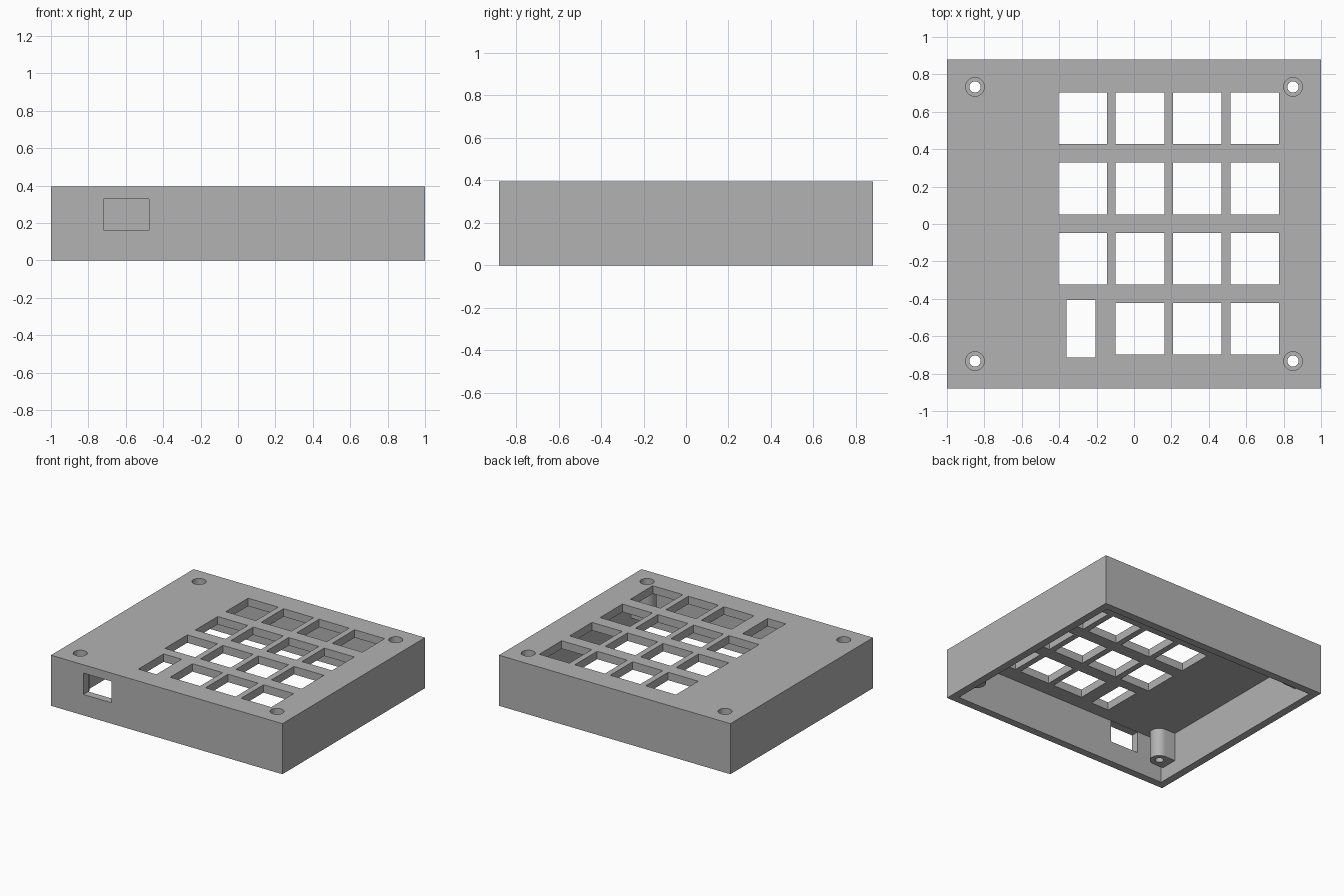
import bpy, bmesh
from math import sin, cos, pi

cube = bpy.data.objects.get("Cube")
if cube:
    bpy.data.objects.remove(cube)

W, D, H = 1.0, 0.88, 0.395      # half width, half depth, height
WALL, PLATE = 0.06, 0.062
CEIL = H - PLATE
SX, SY = 0.85, 0.733            # screw positions

grey = bpy.data.materials.new("matte_grey")
grey.use_nodes = True
grey.diffuse_color = (0.45, 0.45, 0.45, 1)
grey.node_tree.nodes["Principled BSDF"].inputs["Base Color"].default_value = (0.45, 0.45, 0.45, 1)


def prism(bm, outline, z0, z1):
    """Extrude an outline of (x, y) points from z0 to z1."""
    face = bm.faces.new([bm.verts.new((x, y, z0)) for x, y in outline])
    out = bmesh.ops.extrude_face_region(bm, geom=[face])
    verts = [g for g in out["geom"] if isinstance(g, bmesh.types.BMVert)]
    bmesh.ops.translate(bm, verts=verts, vec=(0, 0, z1 - z0))


def rect(x0, x1, y0, y1):
    return [(x0, y0), (x1, y0), (x1, y1), (x0, y1)]


def circle(cx, cy, r, n=32):
    return [(cx + r * cos(2 * pi * i / n), cy + r * sin(2 * pi * i / n)) for i in range(n)]


def post_outline(sx, sy, r=0.067, n=16):
    """Half-round boss whose flat sides run into the side wall."""
    arc = [pi / 2 + pi * i / n for i in range(n + 1)]
    pts = [(sx * (SX + r * cos(a)), sy * SY + r * sin(a)) for a in arc]
    edge = sx * (W - WALL / 2)
    return pts + [(edge, sy * SY - r), (edge, sy * SY + r)]


def make(name, prisms):
    bm = bmesh.new()
    for outline, z0, z1 in prisms:
        prism(bm, outline, z0, z1)
    bmesh.ops.recalc_face_normals(bm, faces=bm.faces)
    mesh = bpy.data.meshes.new(name)
    bm.to_mesh(mesh)
    bm.free()
    mesh.materials.append(grey)
    ob = bpy.data.objects.new(name, mesh)
    bpy.context.scene.collection.objects.link(ob)
    return ob


corners = [(a, b) for a in (-1, 1) for b in (-1, 1)]
case = make("keypad_case", [(rect(-W, W, -D, D), 0, H)])

# Hollow interior, open underneath
cavity = make("cavity_cutter", [(rect(-W + WALL, W - WALL, -D + WALL, D - WALL), -0.1, CEIL)])

# Screw bosses hanging from the top plate
posts = make("screw_posts", [(post_outline(a, b), 0.11, H - PLATE / 2) for a, b in corners])

# Key openings: a four by four grid, with a tall slot in the front left place
openings = [(rect(-0.36, -0.205, -0.715, -0.405), CEIL - 0.05, H + 0.1)]
for col in range(4):
    for row in range(4):
        if (col, row) != (0, 0):
            x, y = -0.275 + 0.307 * col, -0.56 + 0.375 * row
            openings.append((rect(x - 0.13, x + 0.13, y - 0.138, y + 0.138), CEIL - 0.05, H + 0.1))
# Cable port through the front wall
openings.append((rect(-0.72, -0.475, -D - 0.1, -D + WALL + 0.03), 0.163, 0.33))
keys = make("opening_cutter", openings)

# Screw bores with wider recesses for the heads
bores = make("bore_cutter", [(circle(a * SX, b * SY, 0.03), -0.1, H + 0.1) for a, b in corners])
heads = make("head_cutter", [(circle(a * SX, b * SY, 0.05), H - 0.12, H + 0.1) for a, b in corners])

tools = [(cavity, "DIFFERENCE"), (posts, "UNION"), (keys, "DIFFERENCE"),
         (bores, "DIFFERENCE"), (heads, "DIFFERENCE")]
for tool, op in tools:
    mod = case.modifiers.new(tool.name, "BOOLEAN")
    mod.object, mod.operation, mod.solver = tool, op, "EXACT"

# Bake the result and drop the helpers
bpy.context.view_layer.update()
baked = bpy.data.meshes.new_from_object(case.evaluated_get(bpy.context.evaluated_depsgraph_get()))
case.modifiers.clear()
case.data = baked
for tool, _ in tools:
    bpy.data.objects.remove(tool)
case.data.materials.clear()
case.data.materials.append(grey)
for poly in case.data.polygons:
    poly.material_index = 0

bpy.context.view_layer.objects.active = case
case.select_set(True)
bpy.ops.object.shade_smooth_by_angle()
